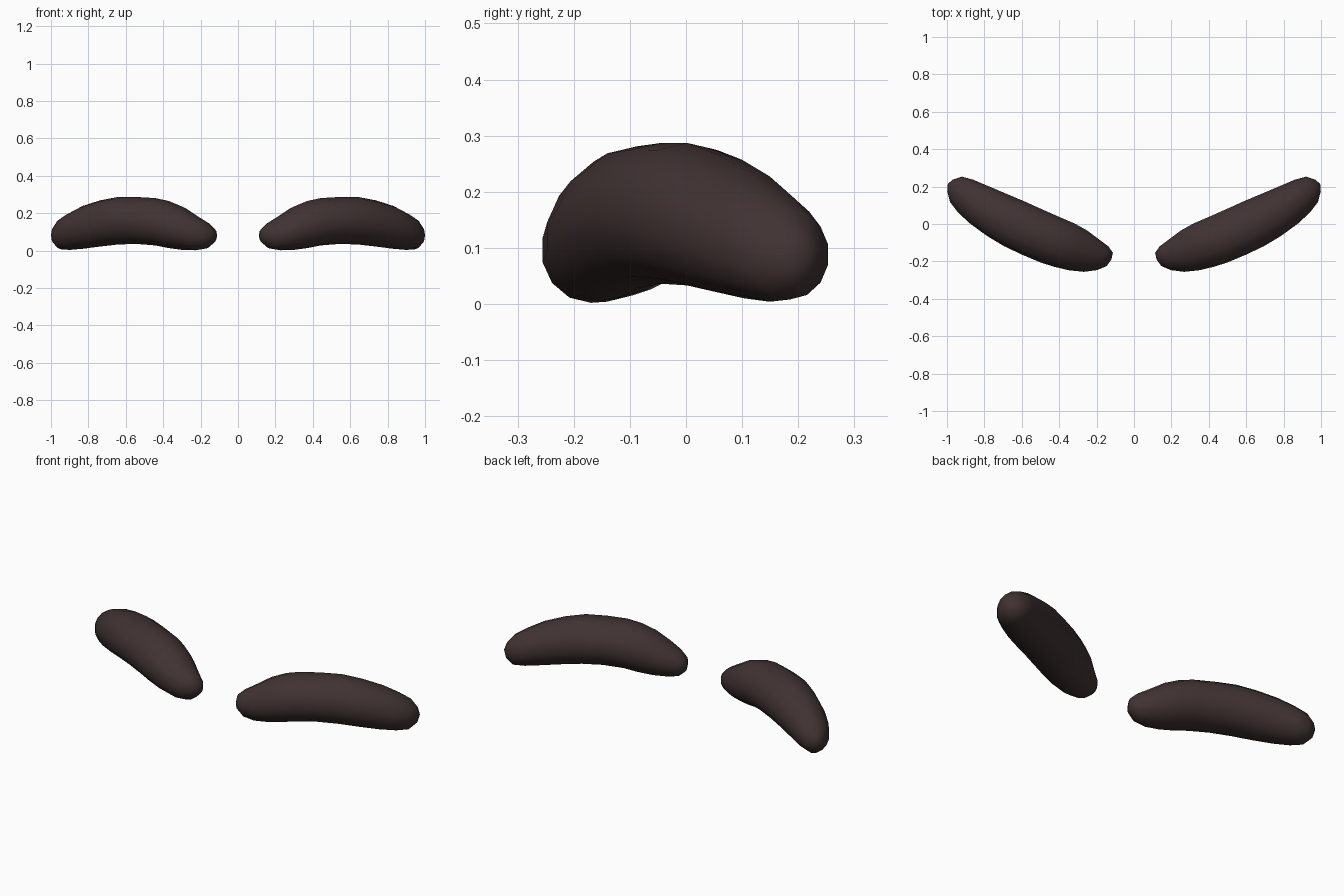
import bpy, bmesh, math

if "Cube" in bpy.data.objects:
    bpy.data.objects.remove(bpy.data.objects["Cube"])

SIDES = 14
# heading of each brow in plan
DX, DY = 0.907, 0.42
# stations: distance along, lateral centre, half width, bottom z, top z
STATIONS = [
    (0.038, -0.226, 0.040, 0.045, 0.118),
    (0.075, -0.236, 0.072, 0.012, 0.152),
    (0.135, -0.249, 0.098, 0.002, 0.189),
    (0.212, -0.254, 0.120, 0.004, 0.236),
    (0.290, -0.259, 0.131, 0.014, 0.266),
    (0.365, -0.265, 0.135, 0.028, 0.281),
    (0.475, -0.268, 0.136, 0.036, 0.287),
    (0.584, -0.268, 0.135, 0.033, 0.287),
    (0.690, -0.264, 0.127, 0.022, 0.269),
    (0.798, -0.255, 0.114, 0.010, 0.239),
    (0.880, -0.243, 0.099, 0.004, 0.202),
    (0.942, -0.232, 0.077, 0.008, 0.168),
    (0.980, -0.227, 0.035, 0.040, 0.125),
]
TIPS = ((0.030, -0.223, 0.080), (0.994, -0.224, 0.085))

brown = bpy.data.materials.new("dark brown")
brown.diffuse_color = (0.052, 0.032, 0.032, 1)
brown.use_nodes = True
brown.node_tree.nodes["Principled BSDF"].inputs["Base Color"].default_value = brown.diffuse_color


def place(s, lat, z, side):
    return (side * (s * DX - lat * DY), s * DY + lat * DX, z)


def brow(name, side):
    bm = bmesh.new()
    rings = []
    for s, c, w, lo, hi in STATIONS:
        ring = []
        for i in range(SIDES):
            a = 2 * math.pi * i / SIDES
            z = (lo + hi) / 2 + (hi - lo) / 2 * math.cos(a)
            ring.append(bm.verts.new(place(s, c + w * math.sin(a), z, side)))
        rings.append(ring)
    # skin between rings
    for r0, r1 in zip(rings, rings[1:]):
        for i in range(SIDES):
            j = (i + 1) % SIDES
            bm.faces.new((r0[i], r0[j], r1[j], r1[i]))
    # rounded ends
    for tip, ring in zip(TIPS, (rings[0], rings[-1])):
        v = bm.verts.new(place(*tip, side))
        for i in range(SIDES):
            bm.faces.new((ring[i], ring[(i + 1) % SIDES], v))
    bmesh.ops.recalc_face_normals(bm, faces=bm.faces)
    for f in bm.faces:
        f.smooth = True
    me = bpy.data.meshes.new(name)
    bm.to_mesh(me)
    bm.free()
    me.materials.append(brown)
    ob = bpy.data.objects.new(name, me)
    bpy.context.collection.objects.link(ob)


brow("right_eyebrow", 1)
brow("left_eyebrow", -1)
